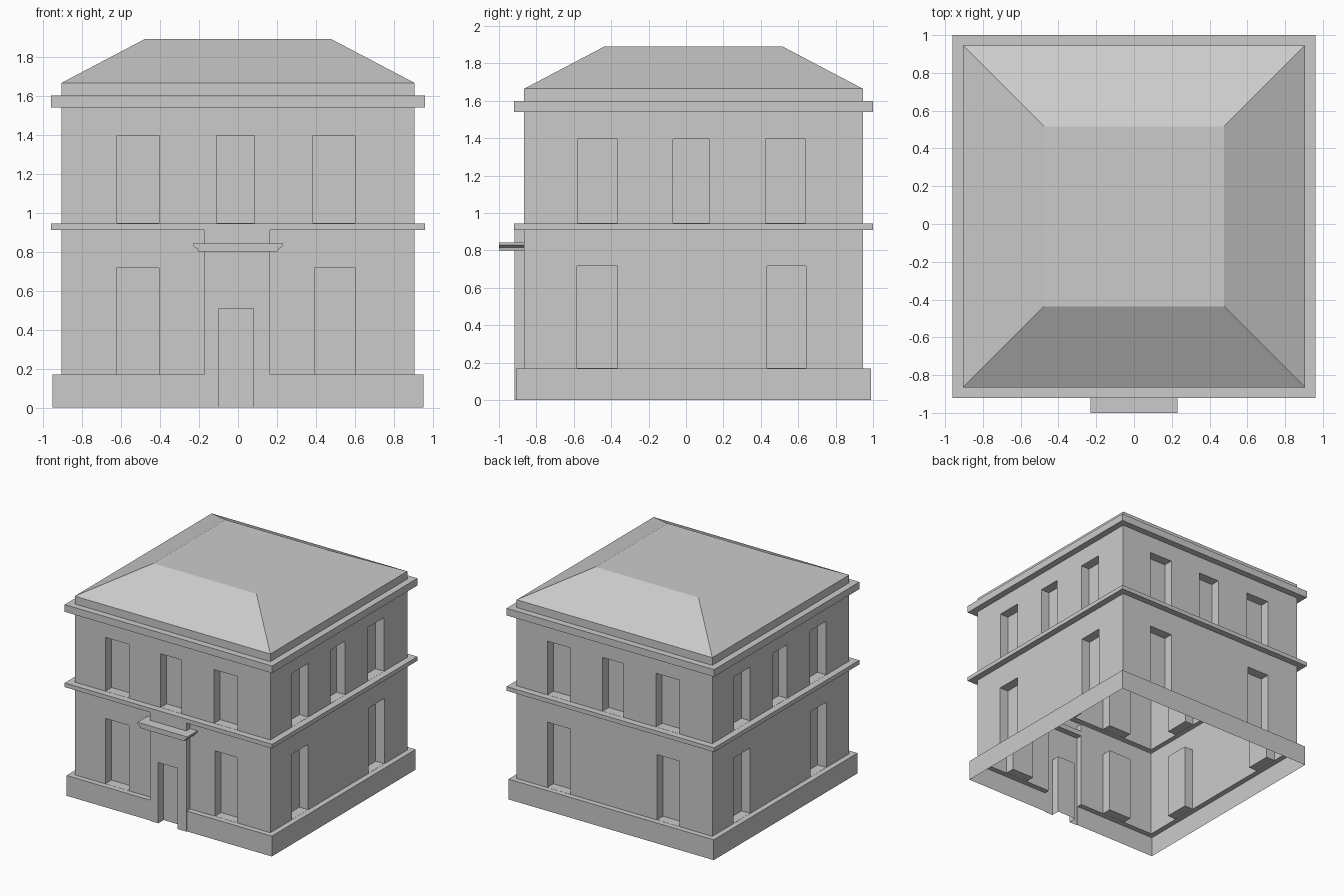
import bpy, bmesh
from math import pi
from mathutils import Matrix, Vector

if "Cube" in bpy.data.objects:
    bpy.data.objects.remove(bpy.data.objects["Cube"])

CY = 0.04  # centre of the square house along y


def make_object(name, bm):
    bmesh.ops.recalc_face_normals(bm, faces=bm.faces[:])
    mesh = bpy.data.meshes.new(name)
    bm.to_mesh(mesh)
    bm.free()
    obj = bpy.data.objects.new(name, mesh)
    bpy.context.collection.objects.link(obj)
    return obj


def add_box(bm, x, y, z, turn=None):
    size = (x[1] - x[0], y[1] - y[0], z[1] - z[0])
    mid = ((x[0] + x[1]) / 2, (y[0] + y[1]) / 2, (z[0] + z[1]) / 2)
    m = Matrix.Translation(mid) @ Matrix.Diagonal((*size, 1))
    bmesh.ops.create_cube(bm, size=1, matrix=(turn @ m) if turn else m)


def apply_boolean(target, tool, operation):
    mod = target.modifiers.new("boolean", 'BOOLEAN')
    mod.operation = operation
    mod.solver = 'EXACT'
    mod.object = tool
    bpy.context.view_layer.objects.active = target
    bpy.ops.object.modifier_apply(modifier=mod.name)
    bpy.data.objects.remove(tool)


# House: square rings following the wall profile (half width, height)
profile = [(0.95, 0), (0.95, 0.17), (0.905, 0.17), (0.905, 0.91),
           (0.96, 0.91), (0.96, 0.945), (0.905, 0.945), (0.905, 1.54),
           (0.96, 1.54), (0.96, 1.60), (0.905, 1.60), (0.905, 1.665),
           (0.477, 1.89)]
bm = bmesh.new()
rings = [[bm.verts.new((sx * r, CY + sy * r, z))
          for sx, sy in ((-1, -1), (1, -1), (1, 1), (-1, 1))]
         for r, z in profile]
for a, b in zip(rings, rings[1:]):
    for i in range(4):
        j = (i + 1) % 4
        bm.faces.new((a[i], a[j], b[j], b[i]))
bm.faces.new(rings[0])
bm.faces.new(rings[-1])
house = make_object("house_shell", bm)

# Entrance bay, joined to the front wall
bm = bmesh.new()
add_box(bm, (-0.175, 0.163), (-0.916, -0.80), (0, 0.93))
apply_boolean(house, make_object("entrance_bay", bm), 'UNION')

# Window recesses on all four walls, and the door recess
bm = bmesh.new()
for k in range(4):
    turn = Matrix.Translation((0, CY, 0)) @ Matrix.Rotation(k * pi / 2, 4, 'Z')
    for x in ((-0.62, -0.405), (-0.11, 0.085), (0.385, 0.60)):
        add_box(bm, x, (-0.94, -0.825), (0.946, 1.395), turn)
    for x in ((-0.622, -0.405), (0.393, 0.602)):
        add_box(bm, x, (-0.94, -0.825), (0.171, 0.717), turn)
add_box(bm, (-0.097, 0.08), (-1.0, -0.845), (-0.1, 0.508))
apply_boolean(house, make_object("opening_cutter", bm), 'DIFFERENCE')

# The shell is open underneath
bm = bmesh.new()
bm.from_mesh(house.data)
bottom = [f for f in bm.faces
          if abs(f.normal.z) > 0.9 and f.calc_center_median().z < 0.001]
bmesh.ops.delete(bm, geom=bottom, context='FACES')
bm.to_mesh(house.data)
bm.free()

# Moulded canopy over the door: half profile mirrored, pushed along y
half = [(0.205, 0.80), (0.208, 0.815), (0.222, 0.822), (0.23, 0.828), (0.23, 0.842)]
outline = half + [(-x, z) for x, z in reversed(half)]
bm = bmesh.new()
face = bm.faces.new([bm.verts.new((x, -1.0, z)) for x, z in outline])
ext = bmesh.ops.extrude_face_region(bm, geom=[face], use_keep_orig=True)
moved = [g for g in ext["geom"] if isinstance(g, bmesh.types.BMVert)]
bmesh.ops.translate(bm, verts=moved, vec=Vector((0, 0.136, 0)))
make_object("door_canopy", bm)
